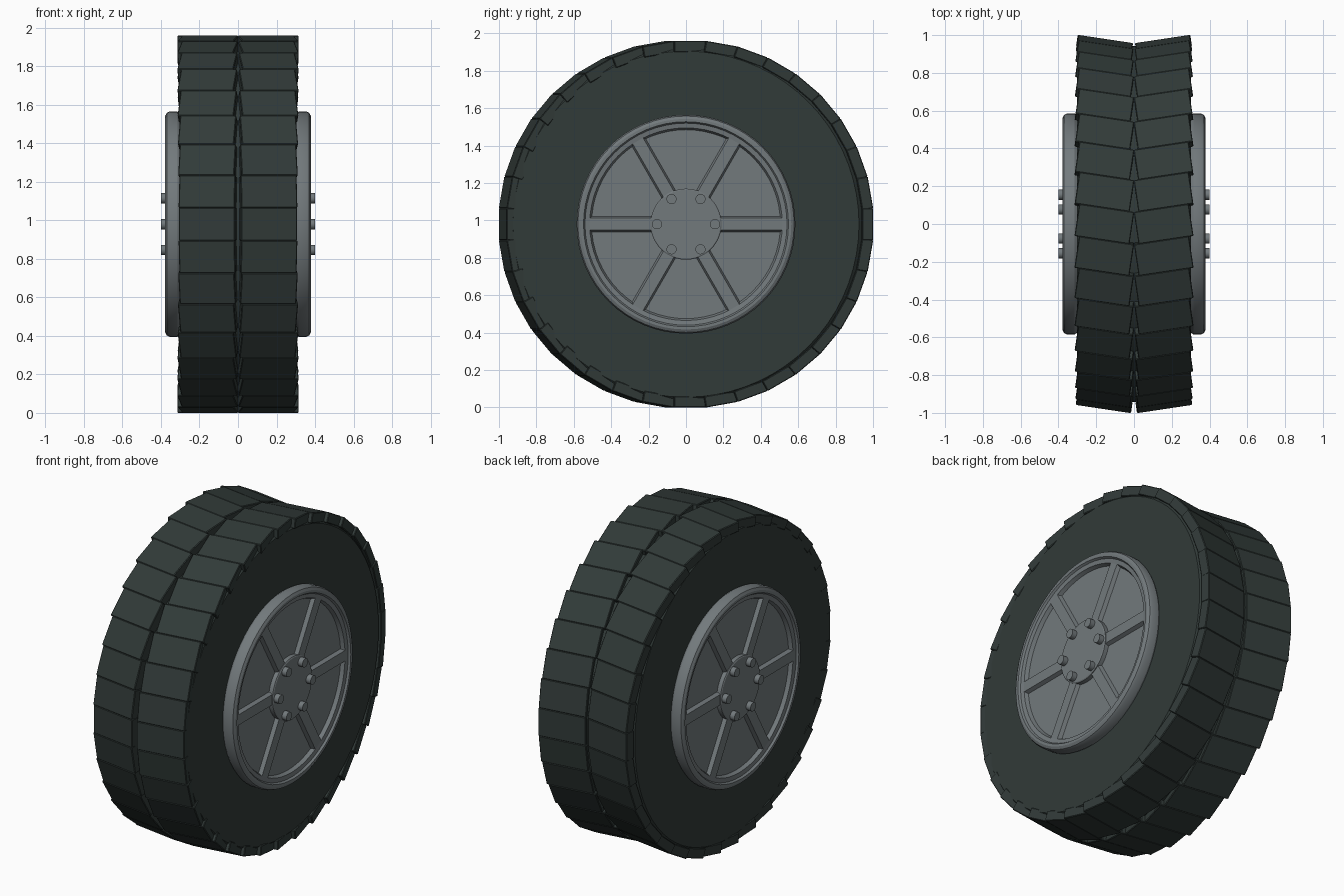
import bpy, bmesh, math
from mathutils import Matrix, Vector

if "Cube" in bpy.data.objects:
    bpy.data.objects.remove(bpy.data.objects["Cube"])

CZ = 0.98                     # axle height
BLOCKS = 36                   # tread blocks per row
YAW = math.radians(8.5)       # tread block angle


def material(name, rgb):
    m = bpy.data.materials.new(name)
    m.diffuse_color = (*rgb, 1)
    m.use_nodes = True
    m.node_tree.nodes["Principled BSDF"].inputs["Base Color"].default_value = m.diffuse_color
    return m


rubber = material("dark rubber", (0.031, 0.043, 0.040))
metal = material("grey metal", (0.170, 0.193, 0.203))


def finish(bm, name, mat, smooth=None):
    bmesh.ops.recalc_face_normals(bm, faces=bm.faces)
    me = bpy.data.meshes.new(name)
    bm.to_mesh(me)
    bm.free()
    me.materials.append(mat)
    ob = bpy.data.objects.new(name, me)
    bpy.context.collection.objects.link(ob)
    if smooth:
        bpy.ops.object.select_all(action='DESELECT')
        ob.select_set(True)
        bpy.context.view_layer.objects.active = ob
        bpy.ops.object.shade_smooth_by_angle(angle=math.radians(smooth))
    return ob


def lathe(bm, profile, steps):
    """Spin (radius, x) points around the axle; radius 0 closes the end."""
    rings = []
    for r, x in profile:
        n = 1 if r == 0 else steps
        rings.append([bm.verts.new((x, r * math.cos(2 * math.pi * i / steps),
                                    CZ + r * math.sin(2 * math.pi * i / steps)))
                      for i in range(n)])
    for a, b in zip(rings, rings[1:]):
        for i in range(steps):
            j = (i + 1) % steps
            quad = [a[i % len(a)], a[j % len(a)], b[j % len(b)], b[i % len(b)]]
            bm.faces.new(list(dict.fromkeys(quad)))


# Tyre body with flat sidewalls
bm = bmesh.new()
lathe(bm, [(0, -0.302), (0.925, -0.302), (0.942, -0.285), (0.942, 0.285),
           (0.925, 0.302), (0, 0.302)], 72)
finish(bm, "tyre_body", rubber, 30)

for side, label in ((1, "right"), (-1, "left")):
    # Row of angled tread blocks
    bm = bmesh.new()
    for i in range(BLOCKS):
        rot = Matrix.Rotation(2 * math.pi * i / BLOCKS, 4, 'X')
        pos = rot @ Vector((0, 0, 0.95)) + Vector((side * 0.157, 0, CZ))
        bmesh.ops.create_cube(bm, size=1, matrix=Matrix.Translation(pos)
                              @ Matrix.Rotation(side * YAW, 4, 'Z') @ rot
                              @ Matrix.Diagonal((0.294, 0.172, 0.06, 1)))
    bmesh.ops.bevel(bm, geom=bm.edges[:], offset=0.004, segments=1,
                    affect='EDGES')
    finish(bm, label + "_tread", rubber)

    # Rim ring with the recessed panel inside it
    bm = bmesh.new()
    lathe(bm, [(r, side * x) for r, x in
               [(0.57, 0.29), (0.585, 0.315), (0.585, 0.355), (0.578, 0.37),
                (0.563, 0.378), (0.548, 0.378), (0.54, 0.366), (0.515, 0.362),
                (0.505, 0.34), (0, 0.34)]], 64)
    finish(bm, label + "_rim", metal, 25)

    # Hub disc
    bm = bmesh.new()
    lathe(bm, [(r, side * x) for r, x in
               [(0.19, 0.335), (0.19, 0.366), (0.184, 0.37), (0, 0.37)]], 48)
    finish(bm, label + "_hub", metal, 30)

    # Six spokes with sloping flanks, and six wheel bolts
    spokes, bolts = bmesh.new(), bmesh.new()
    for i in range(6):
        turn = (Matrix.Translation((0, 0, CZ))
                @ Matrix.Rotation(math.pi * i / 3, 4, 'X'))
        ends = [[spokes.verts.new(turn @ Vector((side * x, y, z)))
                 for z, x in ((-0.044, 0.335), (-0.032, 0.362),
                              (0.032, 0.362), (0.044, 0.335))]
                for y in (0.16, 0.515)]
        for k in range(4):
            m = (k + 1) % 4
            spokes.faces.new((ends[0][k], ends[0][m], ends[1][m], ends[1][k]))
        for e in ends:
            spokes.faces.new(e)
        bmesh.ops.create_cone(bolts, cap_ends=True, segments=20, radius1=0.027,
                              radius2=0.027, depth=0.04,
                              matrix=turn @ Matrix.Translation((side * 0.38, 0.155, 0))
                              @ Matrix.Rotation(math.pi / 2, 4, 'Y'))
    finish(spokes, label + "_spokes", metal)
    finish(bolts, label + "_bolts", metal, 30)
